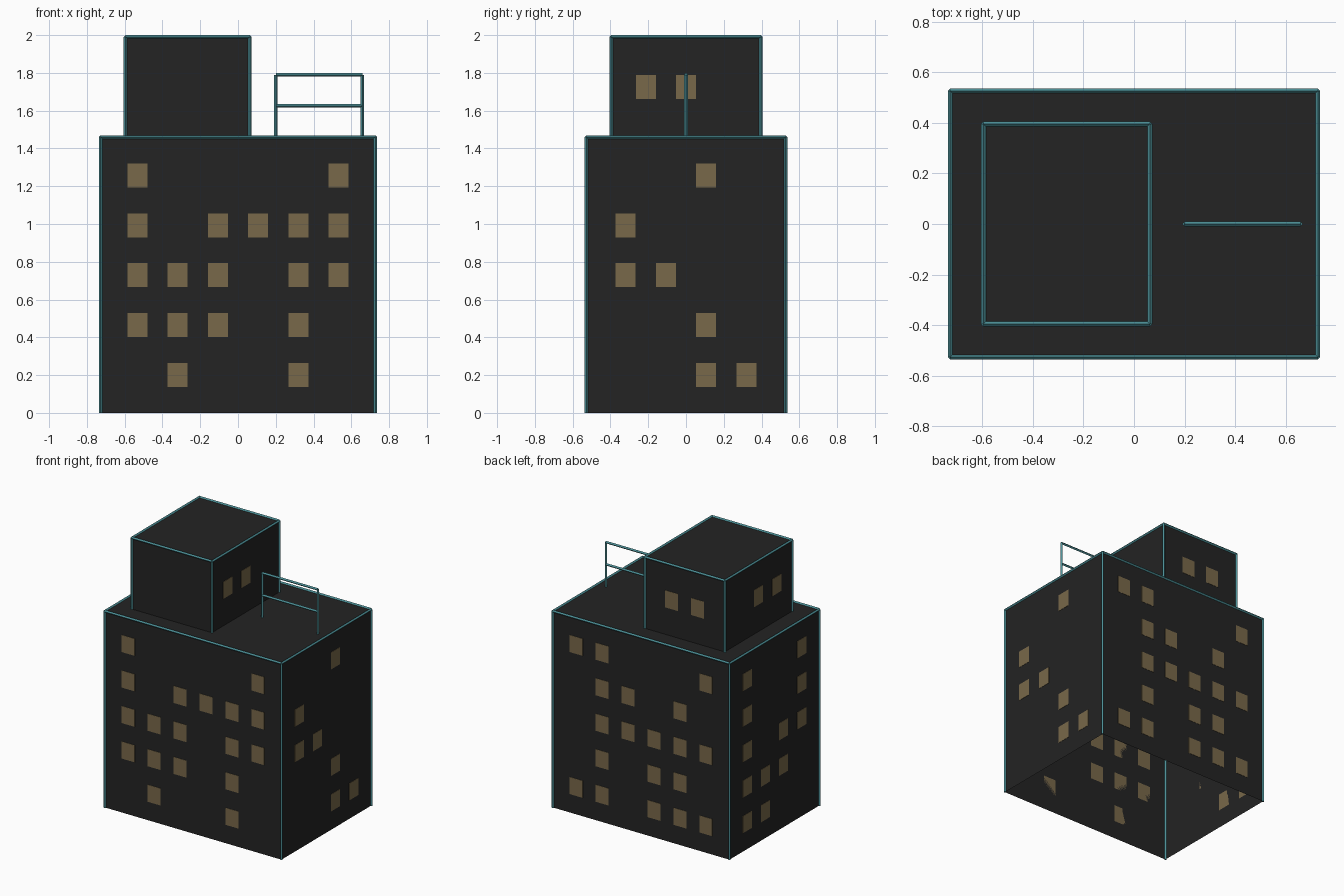
import bpy, bmesh
from mathutils import Vector, Matrix

if "Cube" in bpy.data.objects:
    bpy.data.objects.remove(bpy.data.objects["Cube"])


def material(name, rgb):
    m = bpy.data.materials.new(name)
    m.diffuse_color = (*rgb, 1)
    m.use_nodes = True
    m.node_tree.nodes["Principled BSDF"].inputs["Base Color"].default_value = m.diffuse_color
    return m


WALL = material("charcoal wall", (0.017, 0.017, 0.017))
TRIM = material("teal trim", (0.07, 0.27, 0.30))
GLASS = material("dim amber window", (0.19, 0.14, 0.068))
R = 0.0095          # trim radius
WIN_W, WIN_H = 0.106, 0.127


def finish(bm, name, mat):
    me = bpy.data.meshes.new(name)
    bm.to_mesh(me)
    bm.free()
    me.materials.append(mat)
    ob = bpy.data.objects.new(name, me)
    bpy.context.collection.objects.link(ob)
    return ob


def open_box(name, x0, x1, y, z0, z1):
    """Thin shell with walls and roof, open underneath."""
    bm = bmesh.new()
    bmesh.ops.create_cube(bm, size=1)
    bm.faces.ensure_lookup_table()
    bm.normal_update()
    bmesh.ops.delete(bm, geom=[f for f in bm.faces if f.normal.z < -0.5], context='FACES_ONLY')
    bmesh.ops.scale(bm, vec=(x1 - x0, 2 * y, z1 - z0), verts=bm.verts)
    bmesh.ops.translate(bm, vec=((x0 + x1) / 2, 0, (z0 + z1) / 2), verts=bm.verts)
    return finish(bm, name, WALL)


def bars(name, segments):
    """Diamond-section bars between pairs of points."""
    bm = bmesh.new()
    for a, b in segments:
        a, b = Vector(a), Vector(b)
        d = b - a
        mat = Matrix.Translation((a + b) / 2) @ d.to_track_quat('Z', 'Y').to_matrix().to_4x4()
        bmesh.ops.create_cone(bm, cap_ends=True, segments=4, radius1=R, radius2=R,
                              depth=d.length, matrix=mat)
    return finish(bm, name, TRIM)


def box_trim(name, x0, x1, y, z0, z1):
    """Bars along the roof outline and the four corners."""
    c = [(x0, -y), (x1, -y), (x1, y), (x0, y)]
    seg = [((*p, z0), (*p, z1)) for p in c]
    seg += [((*c[i], z1), (*c[(i + 1) % 4], z1)) for i in range(4)]
    return bars(name, seg)


def windows(name, axis, wall, spots):
    """Plates on a wall; axis is the wall's outward direction, spots are (across, z)."""
    bm = bmesh.new()
    out = 0.002 if axis[0] == '+' else -0.002
    for u, z in spots:
        if axis[1] == 'x':
            loc, size = (wall + out / 2, u, z), (0.002, WIN_W, WIN_H)
        else:
            loc, size = (u, wall + out / 2, z), (WIN_W, 0.002, WIN_H)
        bmesh.ops.create_cube(bm, size=1, matrix=Matrix.Translation(loc) @ Matrix.Diagonal((*size, 1)))
    return finish(bm, name, GLASS)


def grid(rows, count):
    """Lit windows: one string of column digits per floor, top floor first."""
    return [((int(c) - (count - 1) / 2) * 0.2133, 1.257 - 0.264 * i)
            for i, row in enumerate(rows) for c in row]


# Main block
BX, BY, BZ = 0.727, 0.527, 1.46
open_box("main_block", -BX, BX, BY, 0, BZ)
box_trim("main_block_trim", -BX, BX, BY, 0, BZ)

# Rooftop block
PX0, PX1, PY, PZ = -0.596, 0.063, 0.396, 1.9905
open_box("rooftop_block", PX0, PX1, PY, BZ, PZ)
box_trim("rooftop_block_trim", PX0, PX1, PY, BZ, PZ)

# Windows, columns counted towards +x or +y
windows("front_windows", "-y", -BY, grid(["05", "02345", "01245", "0124", "14"], 6))
windows("back_windows", "+y", BY, grid(["054", "431", "43210", "421", "54210"], 6))
windows("right_windows", "+x", BX, grid(["2", "0", "01", "2", "23"], 4))
windows("left_windows", "-x", -BX, grid(["30", "30", "310", "321", "32"], 4))
ROW = 1.725
windows("rooftop_right_windows", "+x", PX1, [(-0.213, ROW), (0, ROW)])
windows("rooftop_left_windows", "-x", PX0, [(-0.213, ROW), (0, ROW)])
windows("rooftop_back_windows", "+y", PY, [(-0.373, ROW), (-0.16, ROW)])

# Roof railing
RX0, RX1, RZ = 0.2, 0.658, 1.79
bars("roof_railing", [((RX0, 0, BZ), (RX0, 0, RZ)), ((RX1, 0, BZ), (RX1, 0, RZ)),
                      ((RX0, 0, RZ), (RX1, 0, RZ)), ((RX0, 0, 1.625), (RX1, 0, 1.625))])
